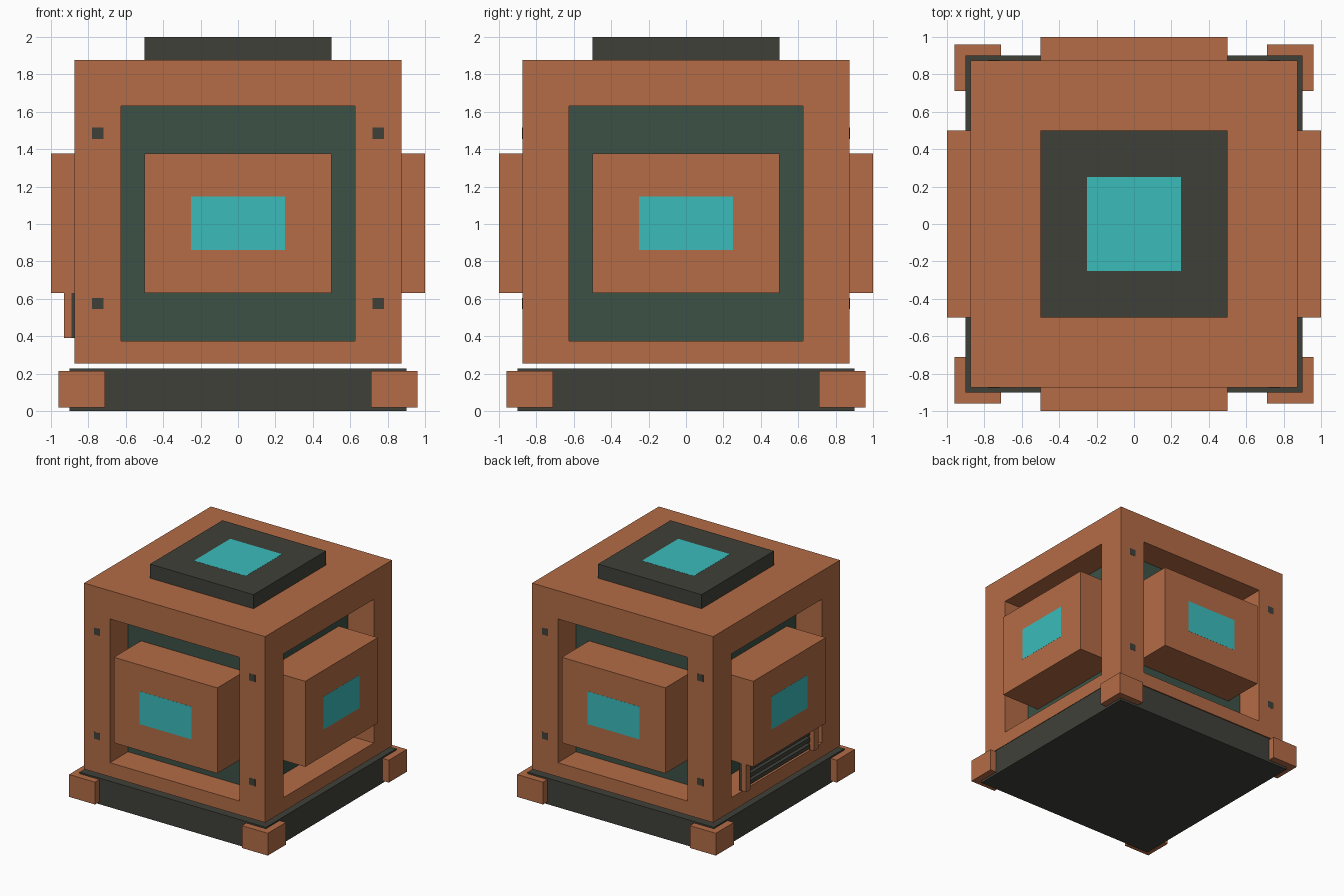
import bpy
import math

if "Cube" in bpy.data.objects:
    bpy.data.objects.remove(bpy.data.objects["Cube"])


def material(name, rgb):
    m = bpy.data.materials.new(name)
    m.diffuse_color = (*rgb, 1)
    m.use_nodes = True
    m.node_tree.nodes["Principled BSDF"].inputs["Base Color"].default_value = m.diffuse_color
    return m


COPPER = material("copper", (0.456, 0.15, 0.061))
DARK = material("dark_metal", (0.051, 0.051, 0.042))
GREEN = material("dark_green", (0.045, 0.084, 0.061))
TEAL = material("teal_glow", (0.045, 0.5, 0.5))


def box(name, lo, hi, mat):
    """Axis-aligned box between two corners."""
    xs, ys, zs = zip(lo, hi)
    verts = [(x, y, z) for x in xs for y in ys for z in zs]
    faces = [(0, 1, 3, 2), (4, 6, 7, 5), (0, 4, 5, 1),
             (2, 3, 7, 6), (0, 2, 6, 4), (1, 5, 7, 3)]
    mesh = bpy.data.meshes.new(name)
    mesh.from_pydata(verts, [], faces)
    mesh.materials.append(mat)
    ob = bpy.data.objects.new(name, mesh)
    bpy.context.collection.objects.link(ob)
    return ob


# Base slab with a foot at each corner
box("base", (-0.9, -0.9, 0), (0.9, 0.9, 0.228), DARK)
for sx in (-1, 1):
    for sy in (-1, 1):
        x, y = 0.835 * sx, 0.835 * sy
        box("corner_foot", (x - 0.125, y - 0.125, 0.02),
            (x + 0.125, y + 0.125, 0.215), COPPER)
        # Frame uprights
        x, y = 0.75 * sx, 0.75 * sy
        box("frame_post", (x - 0.125, y - 0.125, 0.375),
            (x + 0.125, y + 0.125, 1.63), COPPER)

# Frame floor and roof, and the inner core
box("frame_floor", (-0.875, -0.875, 0.253), (0.875, 0.875, 0.375), COPPER)
box("frame_roof", (-0.875, -0.875, 1.63), (0.875, 0.875, 1.877), COPPER)
box("core", (-0.625, -0.625, 0.375), (0.625, 0.625, 1.63), GREEN)

# Top cap with its light
box("top_cap", (-0.5, -0.5, 1.877), (0.5, 0.5, 2.0), DARK)
box("top_light", (-0.25, -0.25, 1.998), (0.25, 0.25, 2.001), TEAL)

# One projecting block with a light on each side
for i in range(4):
    for name, lo, hi, mat in (
            ("side_block", (-0.5, -1.0, 0.63), (0.5, -0.625, 1.377), COPPER),
            ("side_light", (-0.25, -1.001, 0.86), (0.25, -0.998, 1.147), TEAL)):
        box(name, lo, hi, mat).rotation_euler.z = i * math.pi / 2

# Small bolt plates on the front and back posts
for sy in (-1, 1):
    for x in (-0.75, 0.75):
        for z in (0.575, 1.485):
            y = 0.8745 * sy
            box("bolt_plate", (x - 0.03, y - 0.0015, z - 0.03),
                (x + 0.03, y + 0.0015, z + 0.03), DARK)

# Slatted vent under the left block
for sy in (-1, 1):
    y = 0.47 * sy
    box("vent_post", (-0.93, y - 0.03, 0.39), (-0.89, y + 0.03, 0.63), COPPER)
    box("vent_backing", (-0.89, y - 0.03, 0.39), (-0.86, y + 0.03, 0.63), DARK)
for i in range(4):
    z = 0.42 + 0.06 * i
    box("vent_slat", (-0.89, -0.44, z - 0.018), (-0.86, 0.44, z + 0.018), DARK)
